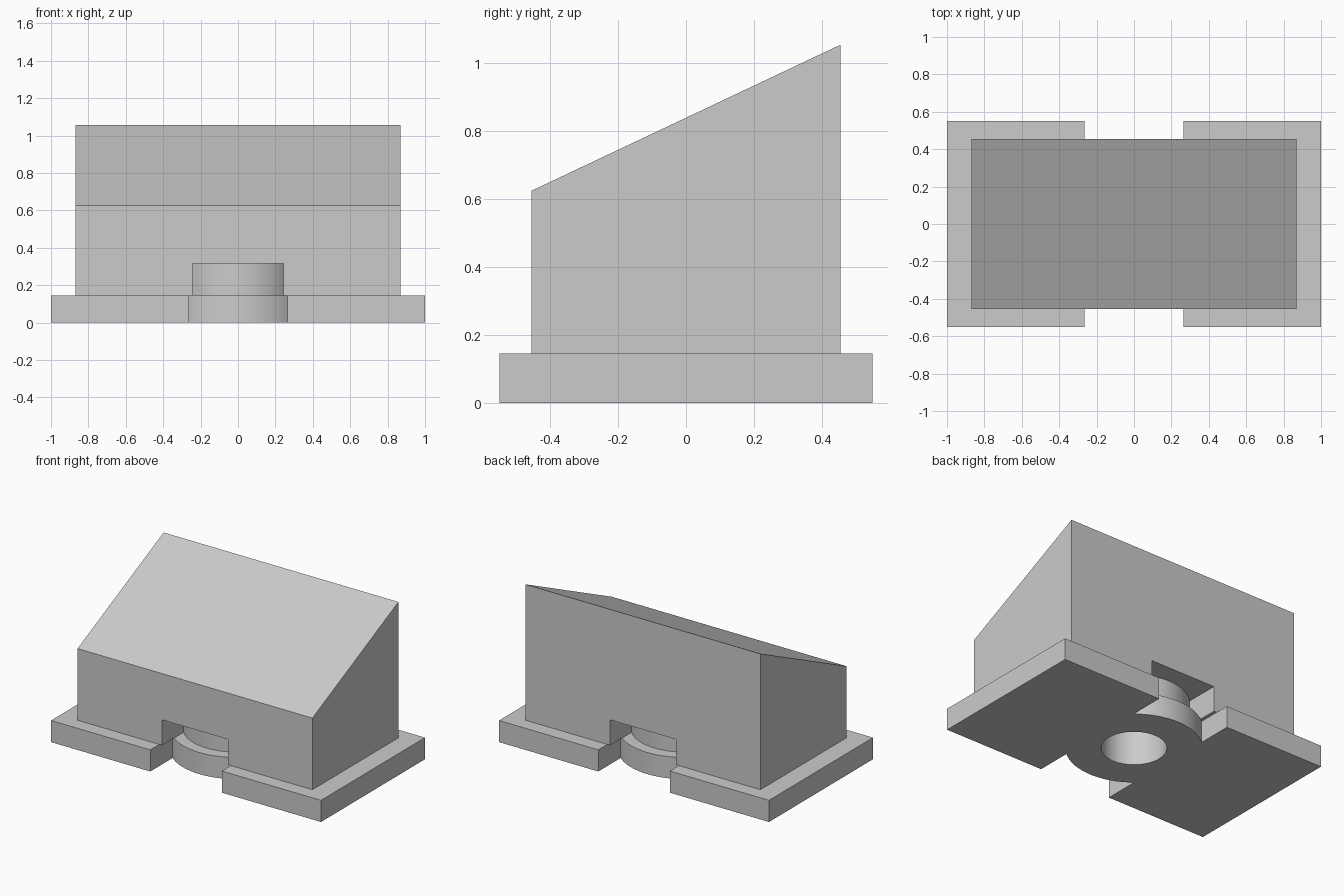
import bpy, bmesh, math
from mathutils import Vector

cube = bpy.data.objects.get("Cube")
if cube:
    bpy.data.objects.remove(cube, do_unlink=True)

grey = bpy.data.materials.new("light grey")
grey.use_nodes = True
grey.diffuse_color = (0.6, 0.6, 0.6, 1)
grey.node_tree.nodes["Principled BSDF"].inputs["Base Color"].default_value = (0.6, 0.6, 0.6, 1)

PLATE_TOP = 0.145
SLOT_TOP = 0.315
HOLE_TOP = 0.45


def prism(name, outline, travel):
    """Extrude a closed outline of 3D points along a vector."""
    bm = bmesh.new()
    face = bm.faces.new([bm.verts.new(p) for p in outline])
    out = bmesh.ops.extrude_face_region(bm, geom=[face])
    moved = [v for v in out["geom"] if isinstance(v, bmesh.types.BMVert)]
    bmesh.ops.translate(bm, verts=moved, vec=Vector(travel))
    bmesh.ops.recalc_face_normals(bm, faces=bm.faces)
    mesh = bpy.data.meshes.new(name)
    bm.to_mesh(mesh)
    bm.free()
    mesh.materials.append(grey)
    obj = bpy.data.objects.new(name, mesh)
    bpy.context.collection.objects.link(obj)
    return obj


def slot_cutter(half_width, radius, bottom, top, side):
    """Open slot whose inner end wraps around a round boss at the centre."""
    reach = math.asin(half_width / radius)
    steps = 32
    angles = [-reach + 2 * reach * i / steps for i in range(steps + 1)]
    outline = [(radius * math.sin(a), side * radius * math.cos(a), bottom) for a in angles]
    outline += [(half_width, side * 0.7, bottom), (-half_width, side * 0.7, bottom)]
    return prism("slot_cutter", outline, (0, 0, top - bottom))


def hole_cutter():
    turns = [2 * math.pi * i / 64 for i in range(64)]
    outline = [(0.197 * math.cos(a), 0.197 * math.sin(a), -0.1) for a in turns]
    return prism("hole_cutter", outline, (0, 0, HOLE_TOP + 0.1))


def carve(obj, cutters):
    """Subtract the cutters, apply and shade."""
    bpy.ops.object.select_all(action="DESELECT")
    obj.select_set(True)
    bpy.context.view_layer.objects.active = obj
    for cutter in cutters:
        cutter.hide_render = True
        mod = obj.modifiers.new("cut", "BOOLEAN")
        mod.operation = "DIFFERENCE"
        mod.solver = "EXACT"
        mod.object = cutter
        bpy.ops.object.modifier_apply(modifier=mod.name)
        bpy.data.objects.remove(cutter, do_unlink=True)
    bpy.ops.object.shade_smooth_by_angle(angle=math.radians(30))


# Base plate with a notch at front and back around the round boss
plate = prism("base_plate",
              [(-1, -0.55, 0), (1, -0.55, 0), (1, 0.55, 0), (-1, 0.55, 0)],
              (0, 0, PLATE_TOP))
carve(plate, [slot_cutter(0.265, 0.41, -0.1, 0.3, s) for s in (-1, 1)] + [hole_cutter()])

# Sloped housing with matching slots around a narrower collar
housing = prism("sloped_housing",
                [(-0.87, -0.455, PLATE_TOP), (-0.87, 0.455, PLATE_TOP),
                 (-0.87, 0.455, 1.055), (-0.87, -0.455, 0.625)],
                (1.74, 0, 0))
carve(housing, [slot_cutter(0.243, 0.333, 0, SLOT_TOP, s) for s in (-1, 1)] + [hole_cutter()])
